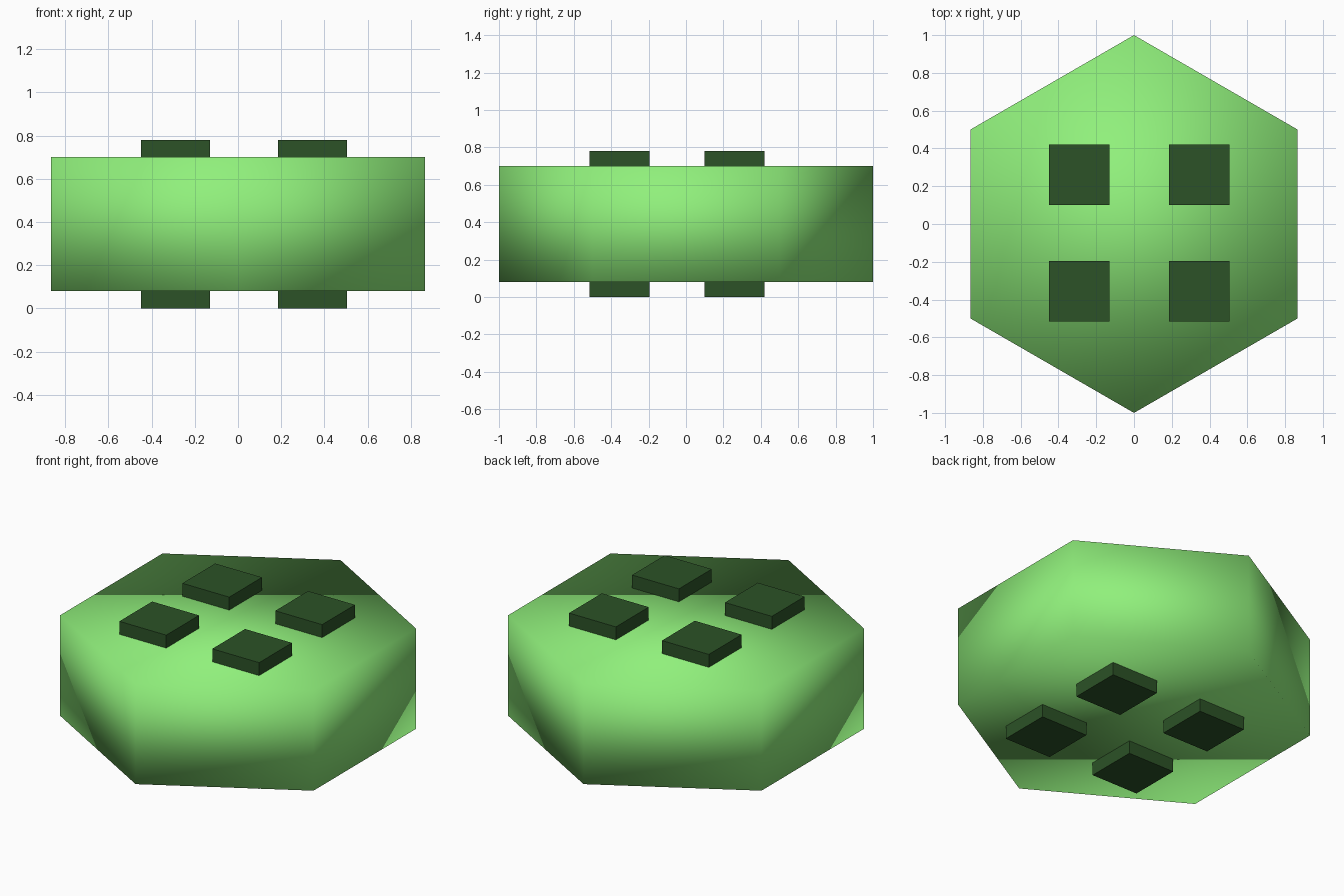
import bpy

if "Cube" in bpy.data.objects:
    bpy.data.objects.remove(bpy.data.objects["Cube"])


def material(name, rgb):
    mat = bpy.data.materials.new(name)
    mat.diffuse_color = (*rgb, 1.0)
    mat.use_nodes = True
    mat.node_tree.nodes["Principled BSDF"].inputs["Base Color"].default_value = mat.diffuse_color
    return mat


light_green = material("light_green", (0.28, 0.87, 0.20))
dark_green = material("dark_green", (0.025, 0.085, 0.02))

# Hexagonal body, points facing front and back, smooth shaded all over
bpy.ops.mesh.primitive_cylinder_add(vertices=6, radius=1.0, depth=0.62,
                                    location=(0, 0, 0.39))
body = bpy.context.object
body.name = "hexagonal_body"
body.data.materials.append(light_green)
bpy.ops.object.shade_smooth()

# Square pads standing out from the top and the underside
PAD = 0.32
HEIGHT = 0.08
for level, z in (("bottom", 0.04), ("top", 0.74)):
    for side, x in (("left", -0.29), ("right", 0.345)):
        for end, y in (("front", -0.355), ("back", 0.26)):
            bpy.ops.mesh.primitive_cube_add(size=1, location=(x, y, z))
            pad = bpy.context.object
            pad.name = f"{level}_{end}_{side}_pad"
            pad.scale = (PAD, PAD, HEIGHT)
            pad.data.materials.append(dark_green)
